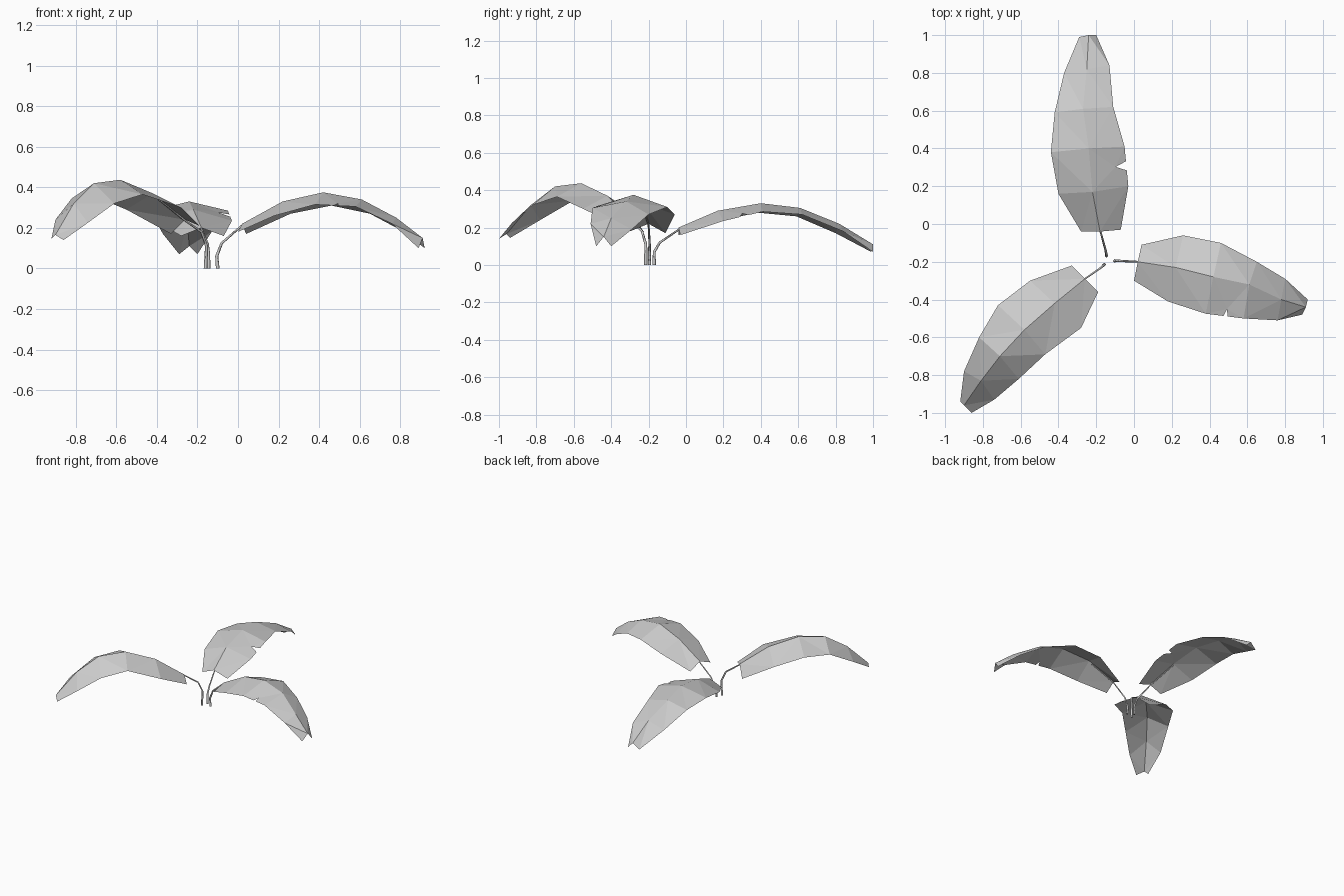
import bpy, bmesh
from mathutils import Vector

cube = bpy.data.objects.get("Cube")
if cube:
    bpy.data.objects.remove(cube, do_unlink=True)


def material(name, value):
    mat = bpy.data.materials.new(name)
    mat.use_nodes = True
    color = (value, value, value, 1)
    mat.diffuse_color = color
    mat.node_tree.nodes["Principled BSDF"].inputs["Base Color"].default_value = color
    return mat


grey = material("leaf grey", 0.6)


def leaf(name, left, rib, right, notch=None):
    """Two drooping strips meeting at a raised rib; notch = (segment, start, end, depth)."""
    bm = bmesh.new()
    l, m, r = [[bm.verts.new(p) for p in row] for row in (left, rib, right)]
    for i in range(len(rib) - 1):
        bm.faces.new((l[i], m[i], m[i + 1], l[i + 1]))
        if notch and notch[0] == i:
            # Small tear in the right-hand margin
            _, a, b, depth = notch
            p = bm.verts.new(r[i].co.lerp(r[i + 1].co, a))
            q = bm.verts.new(r[i].co.lerp(r[i + 1].co, b))
            mid = (a + b) / 2
            inner = m[i].co.lerp(m[i + 1].co, mid)
            n = bm.verts.new(r[i].co.lerp(r[i + 1].co, mid).lerp(inner, depth))
            bm.faces.new((m[i], r[i], p, n))
            bm.faces.new((m[i], n, m[i + 1]))
            bm.faces.new((m[i + 1], n, q, r[i + 1]))
        else:
            bm.faces.new((m[i], r[i], r[i + 1], m[i + 1]))
    bmesh.ops.triangulate(bm, faces=bm.faces[:])
    bmesh.ops.recalc_face_normals(bm, faces=bm.faces[:])
    if sum(f.normal.z for f in bm.faces) < 0:
        bmesh.ops.reverse_faces(bm, faces=bm.faces[:])
    mesh = bpy.data.meshes.new(name)
    bm.to_mesh(mesh)
    bm.free()
    mesh.materials.append(grey)
    bpy.context.collection.objects.link(bpy.data.objects.new(name, mesh))


def stem(name, points):
    """Thin four-sided stalk tapering toward the leaf."""
    curve = bpy.data.curves.new(name, "CURVE")
    curve.dimensions = "3D"
    curve.bevel_depth = 0.009
    curve.bevel_resolution = 0
    curve.use_fill_caps = True
    curve.materials.append(grey)
    spline = curve.splines.new("POLY")
    spline.points.add(len(points) - 1)
    for i, (pt, co) in enumerate(zip(spline.points, points)):
        pt.co = (*co, 1)
        pt.radius = 1 - 0.6 * i / (len(points) - 1)
    bpy.context.collection.objects.link(bpy.data.objects.new(name, curve))


# Leaf reaching to the left side
leaf("left_leaf",
     [(.04, -.11, .17), (.26, -.06, .27), (.46, -.1, .31), (.65, -.2, .27), (.8, -.29, .19), (.92, -.4, .1)],
     [(.02, -.2, .22), (.22, -.23, .33), (.42, -.28, .375), (.61, -.32, .34), (.78, -.4, .25), (.91, -.44, .15)],
     [(0, -.3, .18), (.18, -.41, .26), (.38, -.475, .315), (.58, -.5, .305), (.76, -.51, .22), (.89, -.48, .1)],
     (2, .47, .58, .2))

# Leaf reaching to the back
leaf("back_leaf",
     [(-.28, -.04, .16), (-.4, .16, .23), (-.44, .38, .28), (-.42, .59, .26), (-.37, .8, .17), (-.29, .99, .07)],
     [(-.18, -.04, .2), (-.22, .17, .29), (-.24, .4, .33), (-.27, .61, .305), (-.25, .82, .22), (-.24, 1, .11)],
     [(-.07, -.03, .16), (-.03, .2, .235), (-.05, .41, .285), (-.11, .62, .27), (-.13, .84, .18), (-.2, 1, .07)],
     (1, .4, .63, .3))

# Leaf reaching to the front right corner
leaf("front_leaf",
     [(-.33, -.22, .17), (-.55, -.3, .29), (-.72, -.43, .36), (-.82, -.6, .345), (-.9, -.78, .24), (-.92, -.94, .145)],
     [(-.26, -.29, .24), (-.42, -.42, .37), (-.58, -.56, .437), (-.71, -.7, .42), (-.81, -.83, .32), (-.9, -.96, .165)],
     [(-.19, -.36, .21), (-.28, -.55, .3), (-.47, -.69, .365), (-.61, -.82, .32), (-.74, -.93, .225), (-.86, -1, .14)])

# Stalks rising from the ground and running up under the ribs
stem("left_stem", [(-.1, -.195, 0), (-.105, -.195, .06), (-.08, -.195, .125), (.02, -.2, .212), (.2, -.23, .312)])
stem("back_stem", [(-.145, -.17, 0), (-.145, -.17, .07), (-.15, -.14, .12), (-.18, -.03, .195), (-.22, .17, .28)])
stem("front_stem", [(-.16, -.215, 0), (-.155, -.215, .11), (-.18, -.235, .18), (-.26, -.29, .235), (-.41, -.41, .355)])
